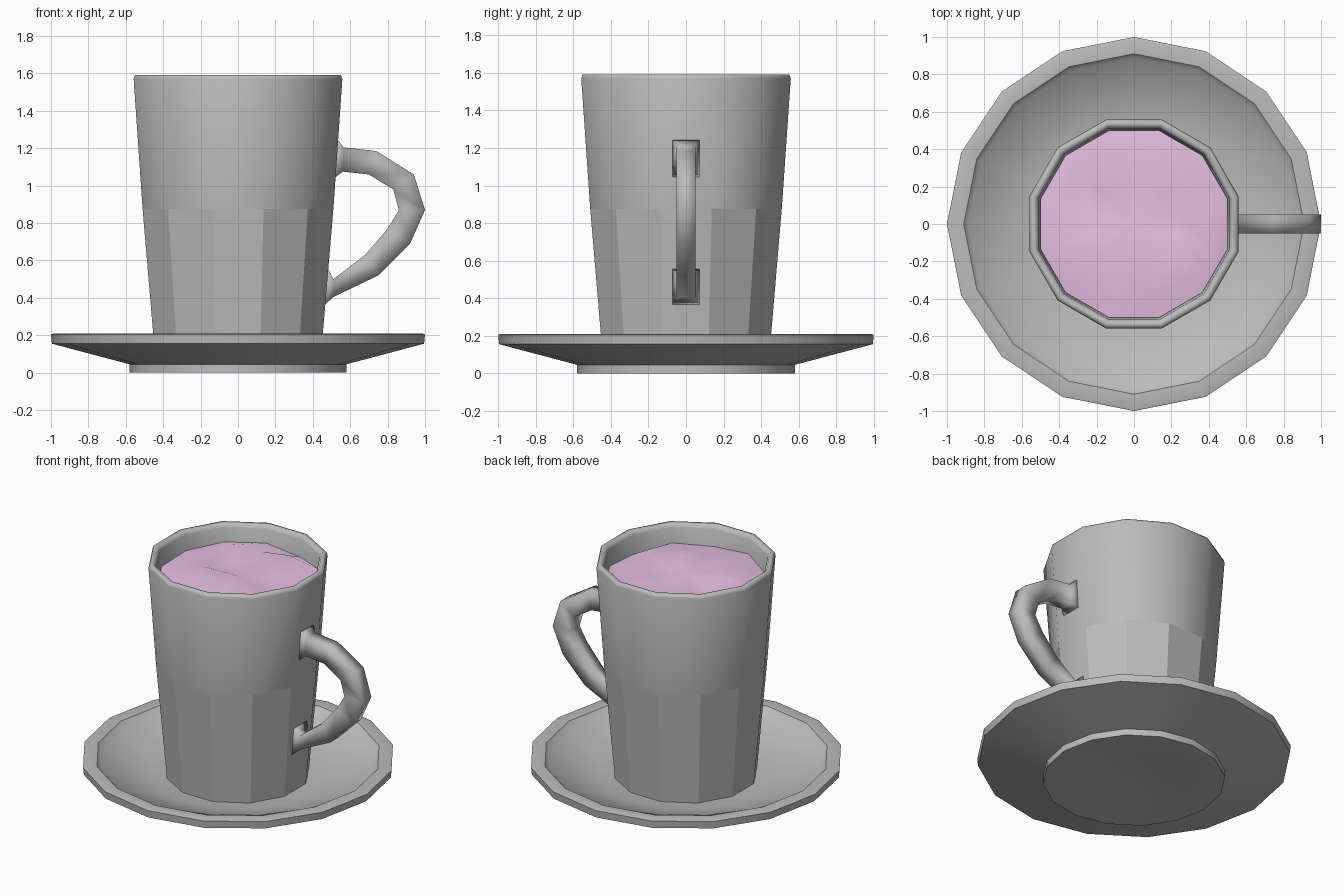
import bpy, bmesh, math, random

if "Cube" in bpy.data.objects:
    bpy.data.objects.remove(bpy.data.objects["Cube"])

random.seed(4)


def material(name, rgb):
    m = bpy.data.materials.new(name)
    m.diffuse_color = (*rgb, 1)
    m.use_nodes = True
    m.node_tree.nodes["Principled BSDF"].inputs["Base Color"].default_value = m.diffuse_color
    return m


GREY = material("grey ceramic", (0.5, 0.5, 0.5))
PINK = material("pink drink", (0.8, 0.53, 0.78))


def finish(bm, name, mat):
    me = bpy.data.meshes.new(name)
    bm.to_mesh(me)
    bm.free()
    me.materials.append(mat)
    ob = bpy.data.objects.new(name, me)
    bpy.context.collection.objects.link(ob)
    return ob


def lathe(profile, sides, turn=0.0, scale=1.0, jitter=0.0):
    """Spin (radius, z) points; radius 0 becomes a single pole vertex."""
    bm = bmesh.new()
    rings = []
    for r, z in profile:
        if r == 0:
            rings.append([bm.verts.new((0, 0, z))])
        else:
            rings.append([bm.verts.new((
                r * scale * math.cos(turn + math.tau * i / sides),
                r * scale * math.sin(turn + math.tau * i / sides),
                z + random.uniform(-jitter, jitter))) for i in range(sides)])
    for a, b in zip(rings, rings[1:]):
        for i in range(sides):
            j = (i + 1) % sides
            quad = [a[i % len(a)], a[j % len(a)], b[j % len(b)], b[i % len(b)]]
            bm.faces.new(list(dict.fromkeys(quad)))
    bmesh.ops.recalc_face_normals(bm, faces=bm.faces[:])
    for f in bm.faces:
        f.smooth = True
    return bm


# Saucer: 16 sides, foot ring with a shallow recess, raised rim
bm = lathe([(0, 0.03), (0.25, 0.025), (0.43, 0.0), (0.58, 0.0), (0.58, 0.045),
            (0.995, 0.155), (1.0, 0.205), (0.985, 0.21), (0.91, 0.207),
            (0.885, 0.18), (0.55, 0.088), (0, 0.08)], 16)
for e in bm.edges:
    if len(e.link_faces) == 2 and e.calc_face_angle() > math.radians(40):
        e.smooth = False
finish(bm, "saucer", GREY)

# Cup: 12 sides with flat sides facing the axes, faceted lower half
K = 1 / math.cos(math.radians(15))
TURN = math.radians(15)
bm = lathe([(0, 0.085), (0.443, 0.085), (0.51, 0.875), (0.558, 1.57),
            (0.55, 1.592), (0.525, 1.592), (0.51, 1.565), (0.495, 1.35),
            (0.40, 0.16), (0, 0.16)], 12, TURN, K)
for f in bm.faces:
    c = f.calc_center_median()
    if c.z < 0.8 and not f.normal.x > 0.95:
        f.smooth = False
finish(bm, "cup", GREY)

# Drink: gently wavy surface just below the rim
bm = lathe([(0.50, 1.455), (0.40, 1.475), (0.22, 1.475), (0, 1.47)],
           12, TURN, K, 0.025)
if sum(f.normal.z for f in bm.faces) < 0:
    bmesh.ops.reverse_faces(bm, faces=bm.faces[:])
finish(bm, "drink", PINK)

# Handle: square section, (outer x, z, inner x, z, half width), flared ends
sections = [
    (0.53, 1.25, 0.515, 1.04, 0.075), (0.565, 1.205, 0.56, 1.075, 0.05),
    (0.74, 1.185, 0.70, 1.06, 0.05), (0.94, 1.06, 0.83, 0.98, 0.05),
    (1.0, 0.87, 0.86, 0.87, 0.05), (0.92, 0.69, 0.80, 0.77, 0.05),
    (0.75, 0.52, 0.68, 0.63, 0.05), (0.51, 0.405, 0.51, 0.50, 0.05),
    (0.46, 0.36, 0.48, 0.56, 0.075)]
bm = bmesh.new()
loops = [[bm.verts.new(p) for p in ((ox, -w, oz), (ox, w, oz),
                                    (ix, w, iz), (ix, -w, iz))]
         for ox, oz, ix, iz, w in sections]
for a, b in zip(loops, loops[1:]):
    for i in range(4):
        j = (i + 1) % 4
        bm.faces.new((a[i], a[j], b[j], b[i]))
bm.faces.new(loops[0])
bm.faces.new(loops[-1])
bmesh.ops.recalc_face_normals(bm, faces=bm.faces[:])
for f in bm.faces:
    f.smooth = True
finish(bm, "handle", GREY)
